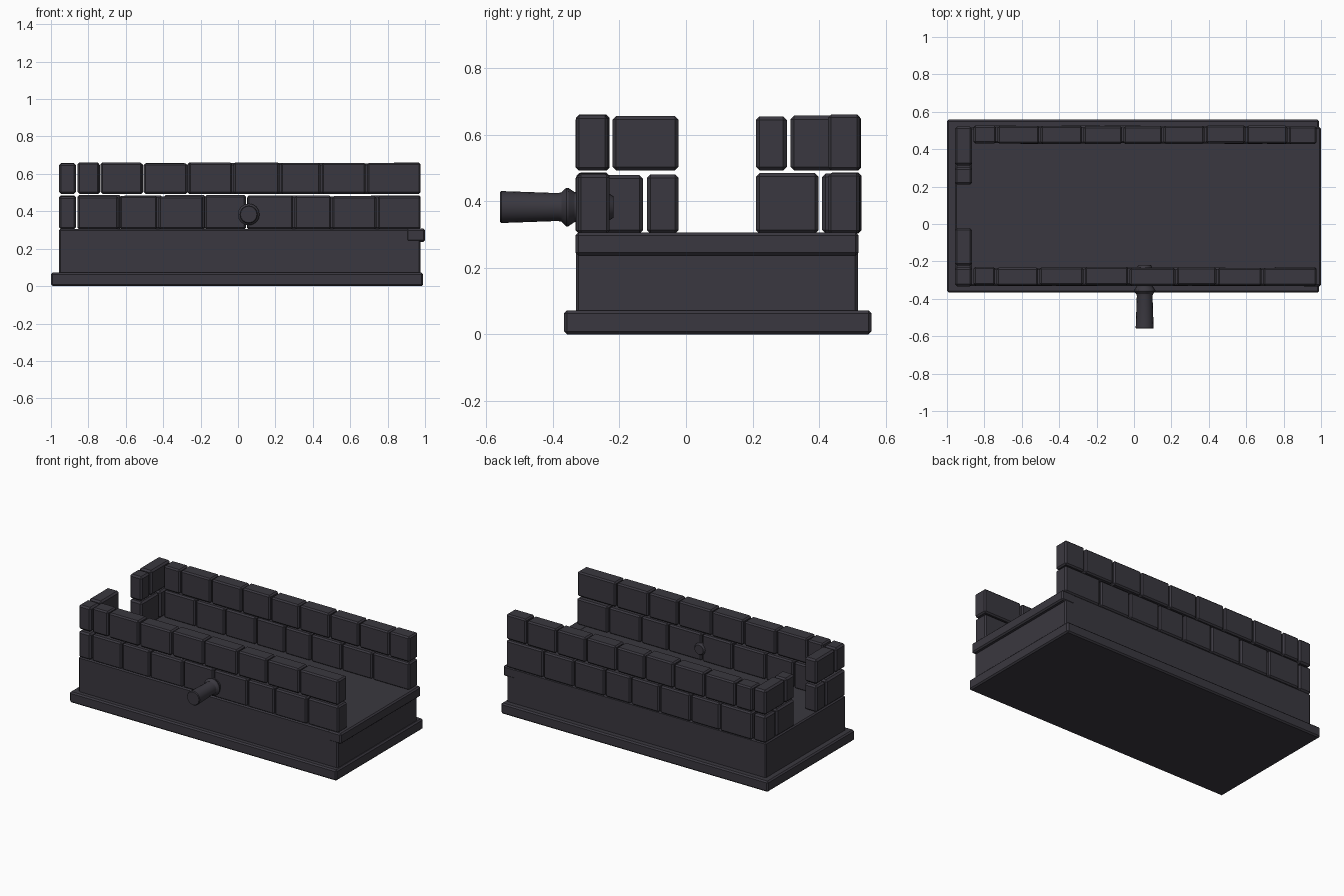
import bpy, bmesh, math, random
from mathutils import Matrix

if "Cube" in bpy.data.objects:
    bpy.data.objects.remove(bpy.data.objects["Cube"])
random.seed(4)

stone = bpy.data.materials.new("charcoal_stone")
stone.diffuse_color = (0.042, 0.039, 0.050, 1)
stone.use_nodes = True
stone.node_tree.nodes["Principled BSDF"].inputs["Base Color"].default_value = stone.diffuse_color


def finish(name, bm):
    me = bpy.data.meshes.new(name)
    bm.to_mesh(me)
    bm.free()
    me.materials.append(stone)
    ob = bpy.data.objects.new(name, me)
    bpy.context.collection.objects.link(ob)
    return ob


def box(name, x, y, z, chamfer):
    """Chamfered box from (min, max) ranges."""
    bm = bmesh.new()
    bmesh.ops.create_cube(bm, size=1)
    for v in bm.verts:
        for i, r in enumerate((x, y, z)):
            v.co[i] = r[0] if v.co[i] < 0 else r[1]
    bmesh.ops.bevel(bm, geom=bm.edges[:], offset=chamfer, segments=1,
                    affect='EDGES', profile=0.5)
    return finish(name, bm)


# base slab, body and the ledge on the open end
box("plinth", (-1.0, 0.99), (-0.367, 0.558), (0, 0.072), 0.009)
box("body", (-0.957, 0.975), (-0.331, 0.517), (0.06, 0.306), 0.008)
box("end_ledge", (0.9, 1.0), (-0.333, 0.519), (0.237, 0.307), 0.009)

LOW, HIGH = (0.303, 0.483), (0.493, 0.658)
GAP = 0.004


def row(name, joints, y, z):
    """Course of bricks along x, split at the joints."""
    for i, (a, b) in enumerate(zip(joints, joints[1:])):
        d = random.uniform(-0.004, 0.004)
        e = random.uniform(-0.003, 0.003)
        box(f"{name}_brick_{i+1}", (a + GAP, b - GAP), (y[0] + e, y[1] + e),
            (z[0], z[1] + d), 0.009)


# long walls
FRONT, BACK = (-0.328, -0.232), (0.430, 0.525)
row("front_lower", [-0.861, -0.636, -0.428, -0.182, 0.046, 0.299, 0.501,
                    0.744, 0.980], FRONT, LOW)
row("front_upper", [-0.861, -0.738, -0.508, -0.267, -0.027, 0.225, 0.444,
                    0.687, 0.980], FRONT, HIGH)
row("back_lower", [-0.861, -0.620, -0.400, -0.170, 0.045, 0.240, 0.470,
                   0.700, 0.980], BACK, LOW)
row("back_upper", [-0.861, -0.733, -0.503, -0.273, -0.059, 0.155, 0.380,
                   0.599, 0.824, 0.980], BACK, HIGH)

# short wall with a central gap
for name, spans, z in (
        ("end_lower", [(-0.333, -0.129), (-0.118, -0.022), (0.210, 0.399),
                       (0.409, 0.521)], LOW),
        ("end_upper", [(-0.333, -0.232), (-0.221, -0.022), (0.210, 0.303),
                       (0.314, 0.521)], HIGH)):
    for i, span in enumerate(spans):
        d = random.uniform(-0.004, 0.004)
        box(f"{name}_brick_{i+1}", (-0.957, -0.866), span,
            (z[0], z[1] + d), 0.011)

# turned spigot passing through the front wall: (y, radius)
profile = [(-0.560, 0.044), (-0.555, 0.048), (-0.385, 0.042), (-0.375, 0.044),
           (-0.360, 0.058), (-0.354, 0.058), (-0.335, 0.045), (-0.230, 0.040),
           (-0.218, 0.032)]
N = 16
bm = bmesh.new()
rings = [[bm.verts.new((0.057 + r * math.cos(2 * math.pi * k / N), y,
                        0.383 + r * math.sin(2 * math.pi * k / N)))
          for k in range(N)] for y, r in profile]
for a, b in zip(rings, rings[1:]):
    for k in range(N):
        bm.faces.new((a[k], a[(k + 1) % N], b[(k + 1) % N], b[k]))
bm.faces.new(rings[0])
bm.faces.new(rings[-1])
bmesh.ops.recalc_face_normals(bm, faces=bm.faces)
spigot = finish("spigot", bm)
bpy.context.view_layer.objects.active = spigot
spigot.select_set(True)
bpy.ops.object.shade_smooth_by_angle(angle=math.radians(30))
